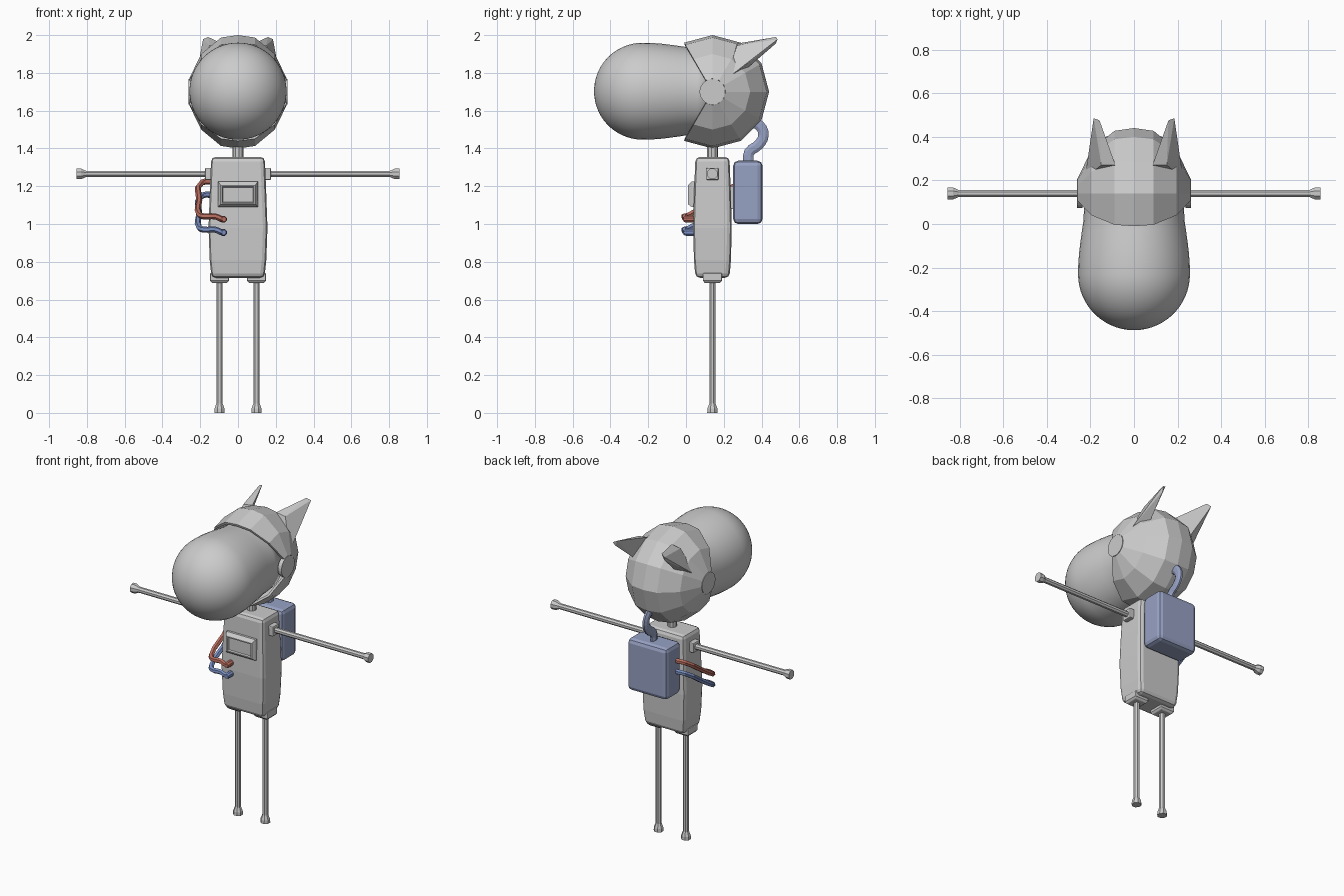
import bpy, bmesh
from math import sin, cos, pi, radians, sqrt
from mathutils import Vector

if "Cube" in bpy.data.objects:
    bpy.data.objects.remove(bpy.data.objects["Cube"])


def material(name, rgb):
    m = bpy.data.materials.new(name)
    m.use_nodes = True
    m.diffuse_color = (*rgb, 1)
    m.node_tree.nodes["Principled BSDF"].inputs["Base Color"].default_value = (*rgb, 1)
    return m


GREY = material("light grey", (0.6, 0.6, 0.6))
SLATE = material("slate blue", (0.31, 0.36, 0.55))
RED = material("dull red", (0.5, 0.16, 0.12))
BLUE = material("hose blue", (0.2, 0.28, 0.55))
MID_Y = 0.14   # depth of the body centre line


def finish(name, bm, mat, bevel=0, smooth=False):
    bmesh.ops.recalc_face_normals(bm, faces=bm.faces)
    me = bpy.data.meshes.new(name)
    bm.to_mesh(me)
    bm.free()
    me.materials.append(mat)
    ob = bpy.data.objects.new(name, me)
    bpy.context.collection.objects.link(ob)
    for p in me.polygons:
        p.use_smooth = smooth
    if bevel:
        mod = ob.modifiers.new("Bevel", "BEVEL")
        mod.width, mod.segments = bevel, 2
        mod.angle_limit = radians(40)
    return ob


def loft(name, rings, mat, bevel=0, smooth=False, caps=True):
    """Skin a list of equal-length closed rings of points."""
    bm = bmesh.new()
    rows = [[bm.verts.new(p) for p in ring] for ring in rings]
    n = len(rows[0])
    for a, b in zip(rows, rows[1:]):
        for i in range(n):
            bm.faces.new((a[i], a[(i + 1) % n], b[(i + 1) % n], b[i]))
    if caps:
        bm.faces.new(rows[0])
        bm.faces.new(rows[-1])
    return finish(name, bm, mat, bevel, smooth)


def lathe(name, origin, axis, profile, sides, mat, smooth=False):
    """Turn (distance, radius) pairs around an axis."""
    d = Vector(axis).normalized()
    u = d.orthogonal().normalized()
    v = d.cross(u)
    o = Vector(origin)
    angles = [2 * pi * (i + 0.5) / sides for i in range(sides)]
    rings = [[o + d * t + (u * cos(a) + v * sin(a)) * r for a in angles] for t, r in profile]
    return loft(name, rings, mat, smooth=smooth)


def rect(hx, y0, y1, z):
    return [(-hx, y0, z), (hx, y0, z), (hx, y1, z), (-hx, y1, z)]


def box(name, lo, hi, mat, bevel=0):
    rings = [[(lo[0], lo[1], z), (hi[0], lo[1], z), (hi[0], hi[1], z), (lo[0], hi[1], z)]
             for z in (lo[2], hi[2])]
    return loft(name, rings, mat, bevel)


def hose(name, points, wide, thick, mat, sides=8):
    """Sweep an oval section along a smooth path."""
    curve = bpy.data.curves.new(name, "CURVE")
    curve.dimensions = "3D"
    s = curve.splines.new("BEZIER")
    s.bezier_points.add(len(points) - 1)
    for bp, p in zip(s.bezier_points, points):
        bp.co = p
        bp.handle_left_type = bp.handle_right_type = "AUTO"
    s.resolution_u = 3
    sec = bpy.data.curves.new(name + " section", "CURVE")
    ring = sec.splines.new("POLY")
    ring.points.add(sides - 1)
    for i, pt in enumerate(ring.points):
        a = 2 * pi * (i + 0.5) / sides
        pt.co = (wide * cos(a), thick * sin(a), 0, 1)
    ring.use_cyclic_u = True
    helper = bpy.data.objects.new(name + "_section", sec)
    helper.hide_render = True
    bpy.context.collection.objects.link(helper)
    curve.bevel_mode, curve.bevel_object = "OBJECT", helper
    curve.use_fill_caps = True
    curve.materials.append(mat)
    ob = bpy.data.objects.new(name, curve)
    bpy.context.collection.objects.link(ob)
    # Bake to a mesh so the section helper can go
    bpy.context.view_layer.update()
    me = bpy.data.meshes.new_from_object(ob.evaluated_get(bpy.context.evaluated_depsgraph_get()))
    bpy.data.objects.remove(ob)
    bpy.data.objects.remove(helper)
    for p in me.polygons:
        p.use_smooth = False
    bpy.context.collection.objects.link(bpy.data.objects.new(name, me))


# Smooth face bulb: round front, slight waist, tucked into the helmet
R = 0.257
bulb = [(-R * cos(a), R * sin(a)) for a in [radians(0.5 + 6 * i) for i in range(15)]]
bulb += [(0, R), (0.05, 0.256), (0.1, 0.252), (0.15, 0.246), (0.2, 0.239), (0.24, 0.233),
         (0.29, 0.23), (0.36, 0.225)]
lathe("face_bulb", (0, -0.23, 1.703), (0, 1, 0), bulb, 48, GREY, smooth=True)

# Faceted helmet shell, open in a wedge at the front
bm = bmesh.new()
half = [(0.258, 0.07), (0.195, 0.2), (0.09, 0.287)]
stations = [(-x, r) for x, r in half] + [(0, 0.3)] + half[::-1]
rows = [[bm.verts.new((x, MID_Y + r * sin(radians(a)), 1.7 + r * cos(radians(a))))
         for a in range(-30, 211, 30)] for x, r in stations]
for a, b in zip(rows, rows[1:]):
    for i in range(len(a) - 1):
        bm.faces.new((a[i], a[i + 1], b[i + 1], b[i]))
shell = finish("helmet", bm, GREY)
solid = shell.modifiers.new("Solidify", "SOLIDIFY")
solid.thickness, solid.offset = 0.014, -1

for side, label in ((1, "left"), (-1, "right")):
    # Pivot disc on the helmet side
    lathe(label + "_helmet_disc", (side * 0.235, MID_Y, 1.7), (side, 0, 0),
          [(0, 0.068), (0.026, 0.068)], 24, GREY)

    # Pointed ear swept backwards
    bm = bmesh.new()
    for x, y, z in [(0.085, 0.27, 1.955), (0.15, 0.27, 1.945), (0.225, 0.21, 1.765), (0.15, 0.33, 1.83),
                    (0.2, 0.36, 1.875), (0.158, 0.475, 1.99), (0.185, 0.485, 1.978), (0.175, 0.475, 1.955)]:
        bm.verts.new((side * x, y, z))
    hull = bmesh.ops.convex_hull(bm, input=bm.verts)
    bmesh.ops.delete(bm, geom=list({v for v in hull["geom_interior"] + hull["geom_unused"]
                                    if isinstance(v, bmesh.types.BMVert)}), context="VERTS")
    finish(label + "_ear", bm, GREY)

    # Shoulder block and rod arm with flared end
    xs = sorted((side * 0.13, side * 0.175))
    box(label + "_shoulder", (xs[0], 0.108, 1.233), (xs[1], 0.172, 1.297), GREY, 0.006)
    lathe(label + "_arm", (0, MID_Y, 1.265), (side, 0, 0),
          [(0.15, 0.018), (0.805, 0.018), (0.83, 0.03), (0.855, 0.03)], 8, GREY)

    # Hip block and rod leg with flared foot
    cx = side * 0.098
    loft(label + "_hip", [[(cx + sx * w, MID_Y + sy * w, z) for sx, sy in ((-1, -1), (1, -1), (1, 1), (-1, 1))]
                          for z, w in ((0.687, 0.04), (0.7, 0.05), (0.74, 0.05))], GREY, 0.004)
    lathe(label + "_leg", (cx, MID_Y, 0), (0, 0, 1),
          [(0, 0.03), (0.022, 0.029), (0.05, 0.018), (0.72, 0.018)], 8, GREY)

# Neck
lathe("neck", (0, MID_Y, 1.33), (0, 0, 1), [(0, 0.029), (0.12, 0.029)], 10, GREY)

# Torso, fullest just below the middle
loft("torso", [rect(0.14, 0.05, 0.23, 0.715), rect(0.15, 0.042, 0.238, 0.81), rect(0.156, 0.038, 0.242, 0.98),
               rect(0.15, 0.042, 0.238, 1.15), rect(0.142, 0.05, 0.23, 1.355)], GREY, 0.024)

# Chest panel: tapered frame with a recessed screen
frame = [(0.048, 0.105, 1.09, 1.225), (0.03, 0.105, 1.09, 1.225), (0.01, 0.092, 1.105, 1.205),
         (0.01, 0.084, 1.112, 1.198), (0.02, 0.08, 1.116, 1.194)]
loft("chest_panel", [[(-w, y, a), (w, y, a), (w, y, b), (-w, y, b)] for y, w, a, b in frame], GREY)

# Backpack and its mount
box("backpack_mount", (-0.08, 0.22, 1.08), (0.08, 0.27, 1.2), GREY)
box("backpack", (-0.142, 0.25, 1.0), (0.142, 0.405, 1.335), SLATE, 0.026)

# Flat breathing hose from the backpack to the helmet
hose("breathing_hose", [(0, 0.33, 1.32), (0, 0.335, 1.38), (0, 0.385, 1.42), (0, 0.41, 1.47),
                        (0, 0.39, 1.52), (0, 0.34, 1.54)], 0.016, 0.03, SLATE)

# Two supply hoses running round the right side into the chest
for label, drop, mat in (("red", 0, RED), ("blue", 0.07, BLUE)):
    path = [(-0.13, 0.3, 1.225), (-0.19, 0.285, 1.22), (-0.205, 0.14, 1.125), (-0.204, 0.02, 1.05),
            (-0.18, -0.006, 1.04), (-0.12, -0.005, 1.04), (-0.085, 0.0, 1.025), (-0.075, 0.05, 1.025)]
    path = [(x, y, z - drop) for x, y, z in path]
    hose(label + "_hose", path, 0.016, 0.016, mat, 6)
    lathe(label + "_hose_plug", (-0.077, -0.012, 1.025 - drop), (0, 1, 0),
          [(0, 0.014), (0.012, 0.019), (0.06, 0.019)], 8, mat)
